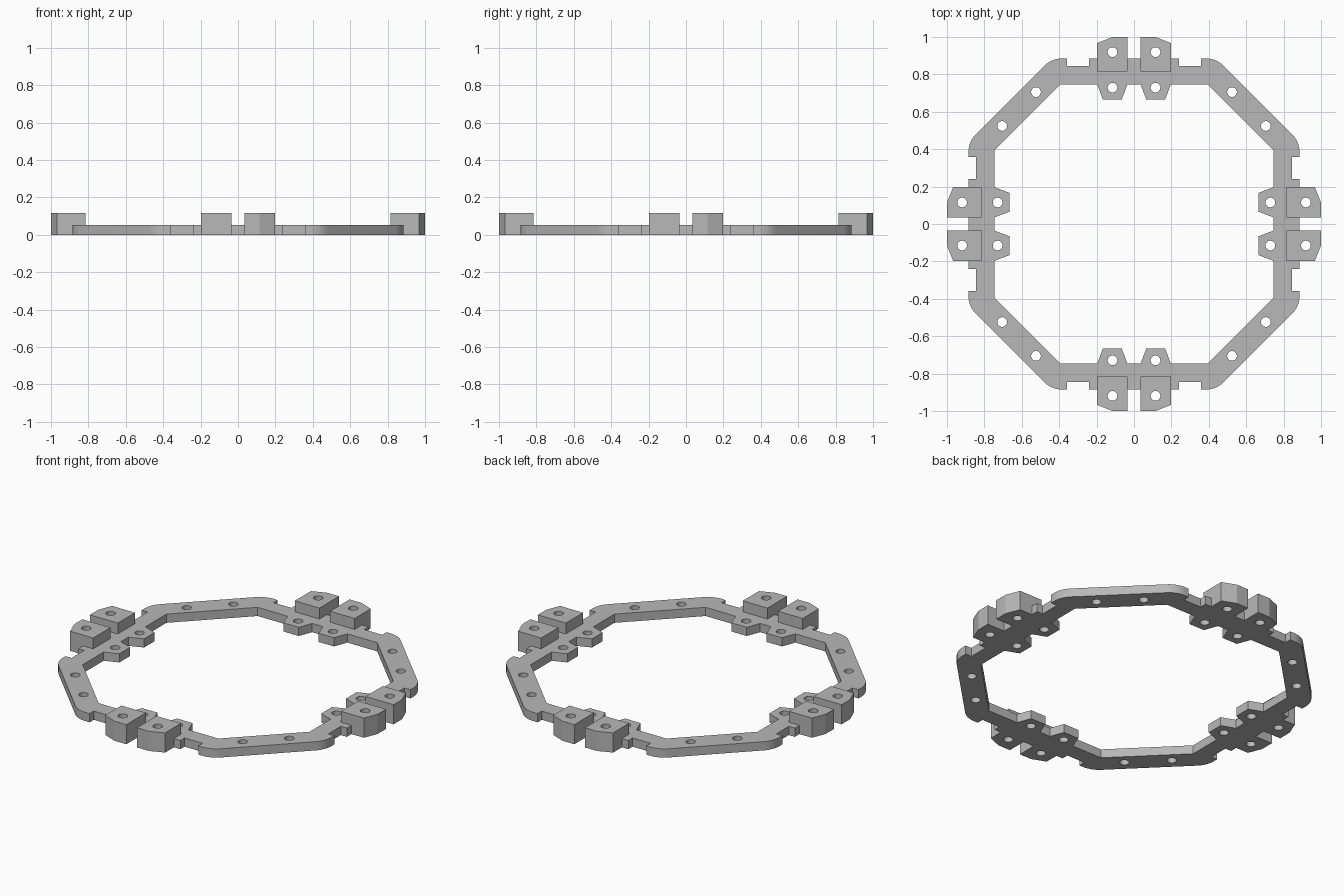
import bpy, bmesh, math

cube = bpy.data.objects.get("Cube")
if cube:
    bpy.data.objects.remove(cube, do_unlink=True)

PLATE, TOP = 0.052, 0.117      # heights of the ring plate and of the blocks
HOLE = 0.026                   # bolt hole radius

grey = bpy.data.materials.new("light_grey")
grey.use_nodes = True
colour = (0.48, 0.48, 0.48, 1)
grey.diffuse_color = colour
grey.node_tree.nodes["Principled BSDF"].inputs["Base Color"].default_value = colour


def circle(x, y, n=24):
    return [(x + HOLE * math.cos(math.tau * i / n),
             y + HOLE * math.sin(math.tau * i / n)) for i in range(n)]


def turn(points, k):
    """Rotate by k clockwise quarter turns."""
    for _ in range(k):
        points = [(y, -x) for x, y in points]
    return points


def full_loop(octant):
    """Mirror an eighth over the diagonal, then repeat it four times."""
    quarter = octant + [(y, x) for x, y in reversed(octant)]
    return [p for k in range(4) for p in turn(quarter, k)]


def slab(name, loops, z0, z1):
    """Fill an outline with holes and extrude it upwards."""
    bm = bmesh.new()
    edges = []
    for loop in loops:
        vs = [bm.verts.new((x, y, z0)) for x, y in loop]
        edges += [bm.edges.new((a, b)) for a, b in zip(vs, vs[1:] + vs[:1])]
    bmesh.ops.triangle_fill(bm, edges=edges, use_beauty=True, normal=(0, 0, 1))
    ext = bmesh.ops.extrude_face_region(bm, geom=bm.faces[:], use_keep_orig=True)
    top = [g for g in ext["geom"] if isinstance(g, bmesh.types.BMVert)]
    bmesh.ops.translate(bm, verts=top, vec=(0, 0, z1 - z0))
    bmesh.ops.recalc_face_normals(bm, faces=bm.faces[:])
    mesh = bpy.data.meshes.new(name)
    bm.to_mesh(mesh)
    bm.free()
    mesh.materials.append(grey)
    obj = bpy.data.objects.new(name, mesh)
    bpy.context.collection.objects.link(obj)
    bpy.ops.object.select_all(action="DESELECT")
    obj.select_set(True)
    bpy.context.view_layer.objects.active = obj
    bpy.ops.object.shade_smooth_by_angle(angle=math.radians(18))


# Ring plate: outer edge with block footing, notch and rounded corner
R, bend = 0.885, 0.133
outer = [(0.035, R), (0.035, 1), (0.115, 1), (0.197, 0.967), (0.197, R),
         (0.24, R), (0.24, 0.845), (0.358, 0.845), (0.358, R)]
for i in range(9):
    a = math.radians(90 - 45 * i / 8)
    outer.append((0.385 + bend * math.cos(a), R - bend + bend * math.sin(a)))

# Inner edge with the tapered bolt tab
inner = [(0.035, 0.747), (0.035, 0.765), (0.035, 0.747), (0.066, 0.665)]
inner = [inner[0], inner[3], (0.166, 0.665), (0.197, 0.747), (0.394, 0.747)]

# Bolt holes of one eighth: block, tab, diagonal bar
holes = []
for x, y in [(0.115, 0.919), (0.115, 0.729), (0.524, 0.705)]:
    for k in range(4):
        holes += [turn(circle(x, y), k), turn(circle(y, x), k)]
slab("ring_plate", [full_loop(outer), full_loop(inner)] + holes, 0, PLATE)

# Raised blocks, a mirrored pair on each side
block = [(0.035, 0.816), (0.035, 1), (0.115, 1), (0.197, 0.967), (0.197, 0.816)]
for k, side in enumerate(["back", "left", "front", "right"]):
    for s, label in ((1, "a"), (-1, "b")):
        loops = [[(s * x, y) for x, y in loop] for loop in (block, circle(0.115, 0.919))]
        slab(f"{side}_block_{label}", [turn(loop, k) for loop in loops], PLATE, TOP)
